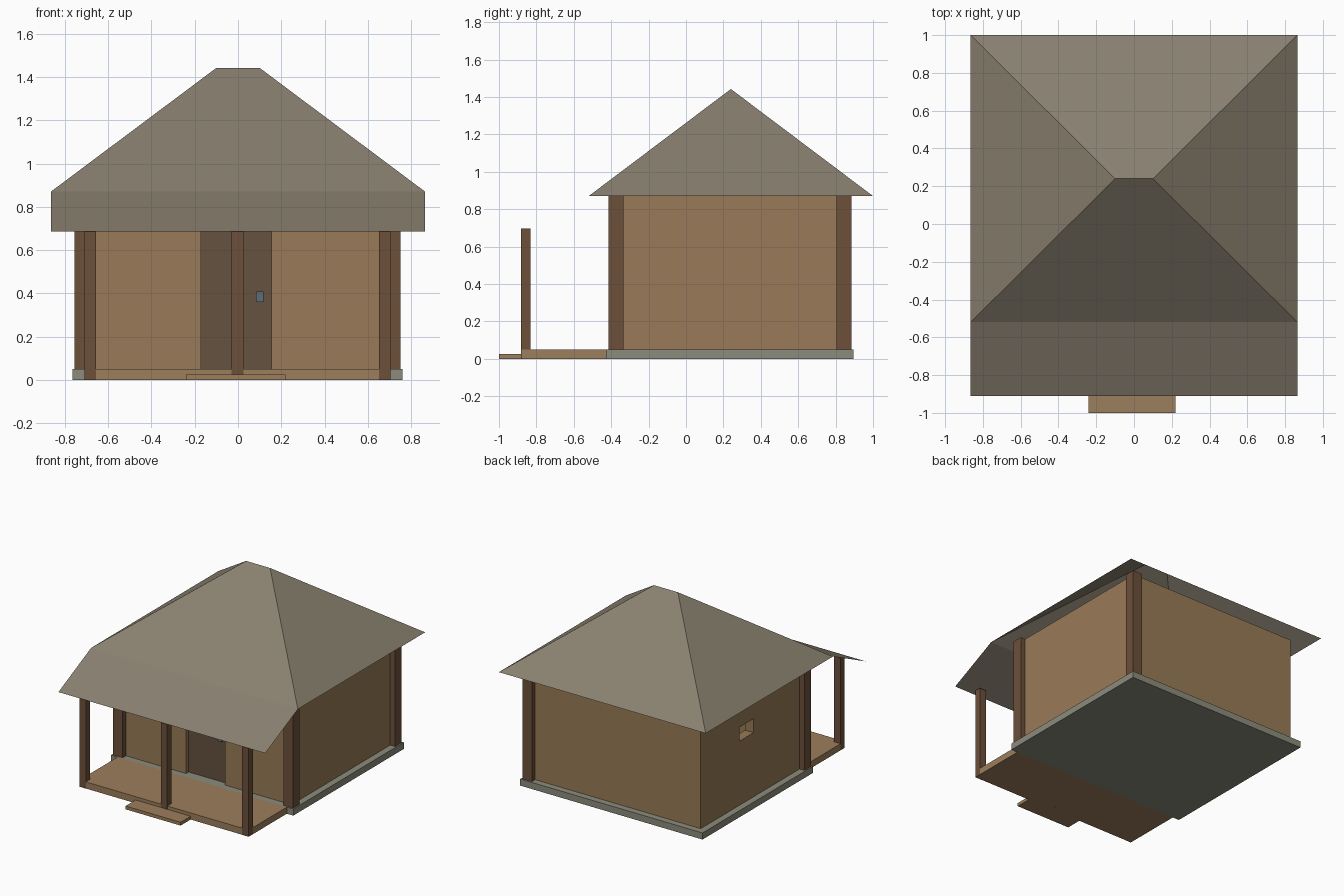
import bpy, bmesh

if "Cube" in bpy.data.objects:
    bpy.data.objects.remove(bpy.data.objects["Cube"])


def material(name, rgb):
    m = bpy.data.materials.new(name)
    m.diffuse_color = (*rgb, 1)
    m.use_nodes = True
    m.node_tree.nodes["Principled BSDF"].inputs["Base Color"].default_value = m.diffuse_color
    return m


WALL = material("clay", (0.32, 0.195, 0.095))
POST = material("dark_timber", (0.15, 0.08, 0.042))
DOOR = material("door_timber", (0.13, 0.085, 0.05))
DECK = material("deck_timber", (0.33, 0.21, 0.105))
STONE = material("stone", (0.26, 0.26, 0.2))
ROOF = material("thatch", (0.25, 0.215, 0.16))
METAL = material("metal", (0.12, 0.15, 0.18))


def add_mesh(name, verts, faces, mat=None):
    me = bpy.data.meshes.new(name)
    me.from_pydata(verts, [], faces)
    bm = bmesh.new()
    bm.from_mesh(me)
    bmesh.ops.recalc_face_normals(bm, faces=bm.faces)
    bm.to_mesh(me)
    bm.free()
    ob = bpy.data.objects.new(name, me)
    bpy.context.collection.objects.link(ob)
    if mat:
        me.materials.append(mat)
    return ob


def box(name, xs, ys, zs, mat=None):
    verts = [(x, y, z) for x in xs for y in ys for z in zs]
    faces = [(0, 1, 3, 2), (4, 6, 7, 5), (0, 4, 5, 1),
             (2, 3, 7, 6), (0, 2, 6, 4), (1, 5, 7, 3)]
    return add_mesh(name, verts, faces, mat)


def cut(target, name, xs, ys, zs):
    c = box(name, xs, ys, zs, WALL)
    c.hide_render = True
    c.hide_set(True)
    mod = target.modifiers.new(name, 'BOOLEAN')
    mod.operation = 'DIFFERENCE'
    mod.solver = 'EXACT'
    mod.object = c


# Base, porch deck and step
box("foundation", (-0.765, 0.76), (-0.425, 0.895), (0, 0.05), STONE)
box("porch_deck", (-0.71, 0.706), (-0.88, -0.425), (0, 0.05), DECK)
box("step", (-0.24, 0.22), (-1.0, -0.88), (0, 0.025), DECK)

# Hollow walls with door opening and side window
walls = box("walls", (-0.715, 0.71), (-0.375, 0.845), (0.05, 0.87), WALL)
cut(walls, "room_cutter", (-0.645, 0.64), (-0.305, 0.775), (0.03, 1.0))
cut(walls, "door_cutter", (-0.172, 0.155), (-0.45, -0.25), (0.03, 0.72))
cut(walls, "window_cutter", (-0.8, -0.6), (0.215, 0.38), (0.535, 0.64))

# Recessed door and handle
box("door", (-0.172, 0.155), (-0.345, -0.315), (0.05, 0.72), DOOR)
box("door_handle", (0.083, 0.117), (-0.365, -0.345), (0.36, 0.408), METAL)

# Corner posts (the back left corner has none)
for name, x, y in (("front_left", -0.715, -0.375), ("front_right", 0.71, -0.375),
                   ("back_right", 0.71, 0.845)):
    box(name + "_corner_post", (x - 0.04, x + 0.04), (y - 0.04, y + 0.04),
        (0.05, 0.87), POST)

# Porch posts
for name, x in (("left", -0.683), ("middle", -0.002), ("right", 0.679)):
    box(name + "_porch_post", (x - 0.027, x + 0.027), (-0.881, -0.832),
        (0, 0.697), POST)

# Thin hipped roof, open underneath, with a shallower porch slope
X = 0.865
add_mesh("roof",
         [(-X, -0.52, 0.87), (X, -0.52, 0.87), (X, 1, 0.87), (-X, 1, 0.87),
          (-0.1, 0.24, 1.442), (0.1, 0.24, 1.442),
          (-X, -0.91, 0.685), (X, -0.91, 0.685)],
         [(0, 1, 5, 4), (1, 2, 5), (2, 3, 4, 5), (3, 0, 4), (6, 7, 1, 0)], ROOF)
